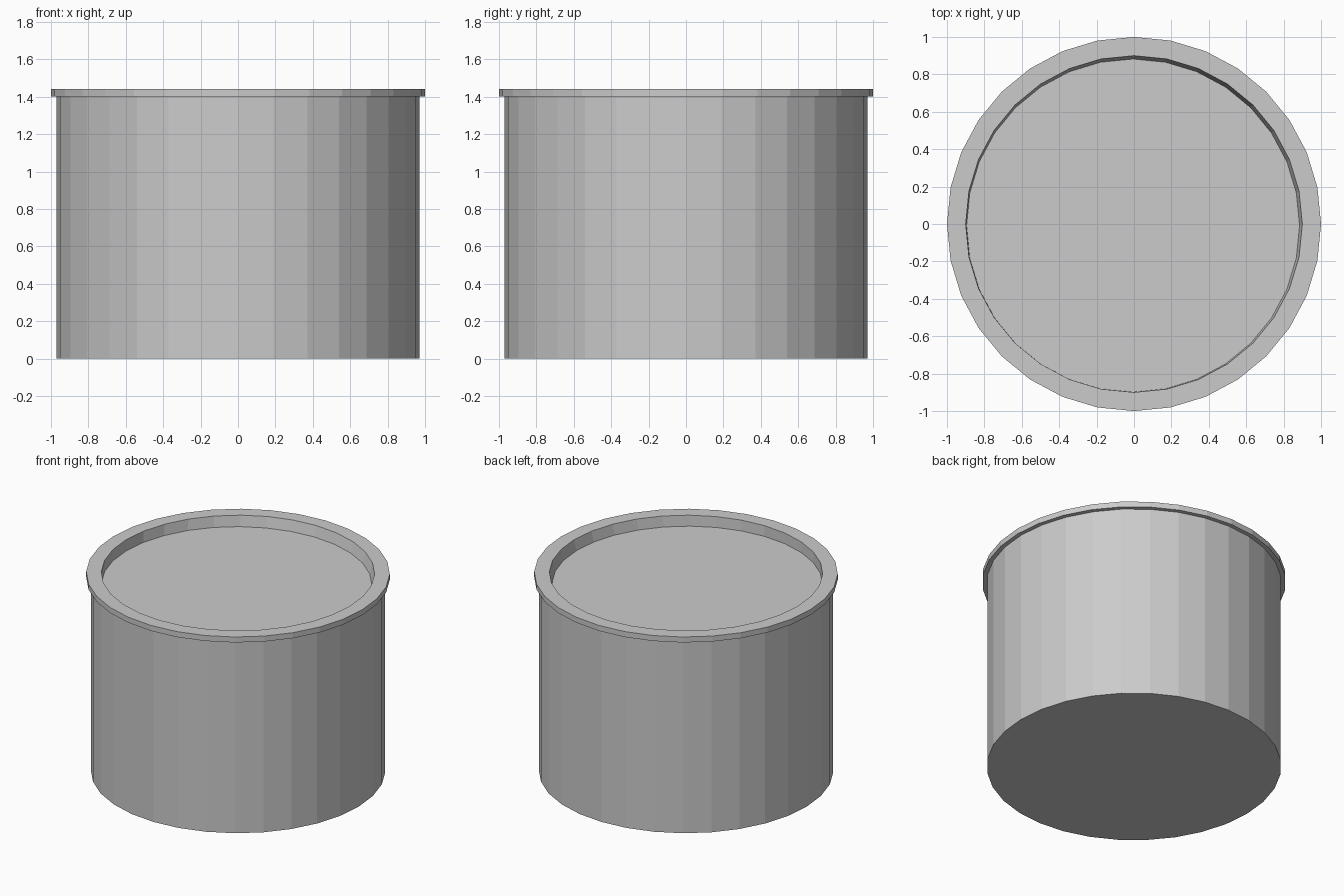
import bpy, bmesh
from math import sin, cos, pi

if "Cube" in bpy.data.objects:
    bpy.data.objects.remove(bpy.data.objects["Cube"])

SIDES = 32


def lathe(name, rings):
    """Closed flat-faced turned part; each ring is (radius, z, centre x, centre y)."""
    bm = bmesh.new()
    loops = []
    for r, z, cx, cy in rings:
        loops.append([bm.verts.new((cx + r * cos(2 * pi * i / SIDES),
                                    cy + r * sin(2 * pi * i / SIDES), z))
                      for i in range(SIDES)])
    for a, b in zip(loops, loops[1:]):
        for i in range(SIDES):
            j = (i + 1) % SIDES
            bm.faces.new((a[i], a[j], b[j], b[i]))
    bm.faces.new(loops[0][::-1])
    bm.faces.new(loops[-1])
    bmesh.ops.recalc_face_normals(bm, faces=bm.faces)
    mesh = bpy.data.meshes.new(name)
    bm.to_mesh(mesh)
    bm.free()
    obj = bpy.data.objects.new(name, mesh)
    bpy.context.collection.objects.link(obj)
    return obj


# Can: straight wall, overhanging rim, and a shallow recess whose
# floor sits very slightly off centre
lathe("round_can", [
    (0.97, 0.0, 0, 0),
    (0.97, 1.40, 0, 0),
    (1.0, 1.40, 0, 0),
    (1.0, 1.44, 0, 0),
    (0.90, 1.44, 0, 0),
    (0.89, 1.363, -0.005, -0.008),
])
